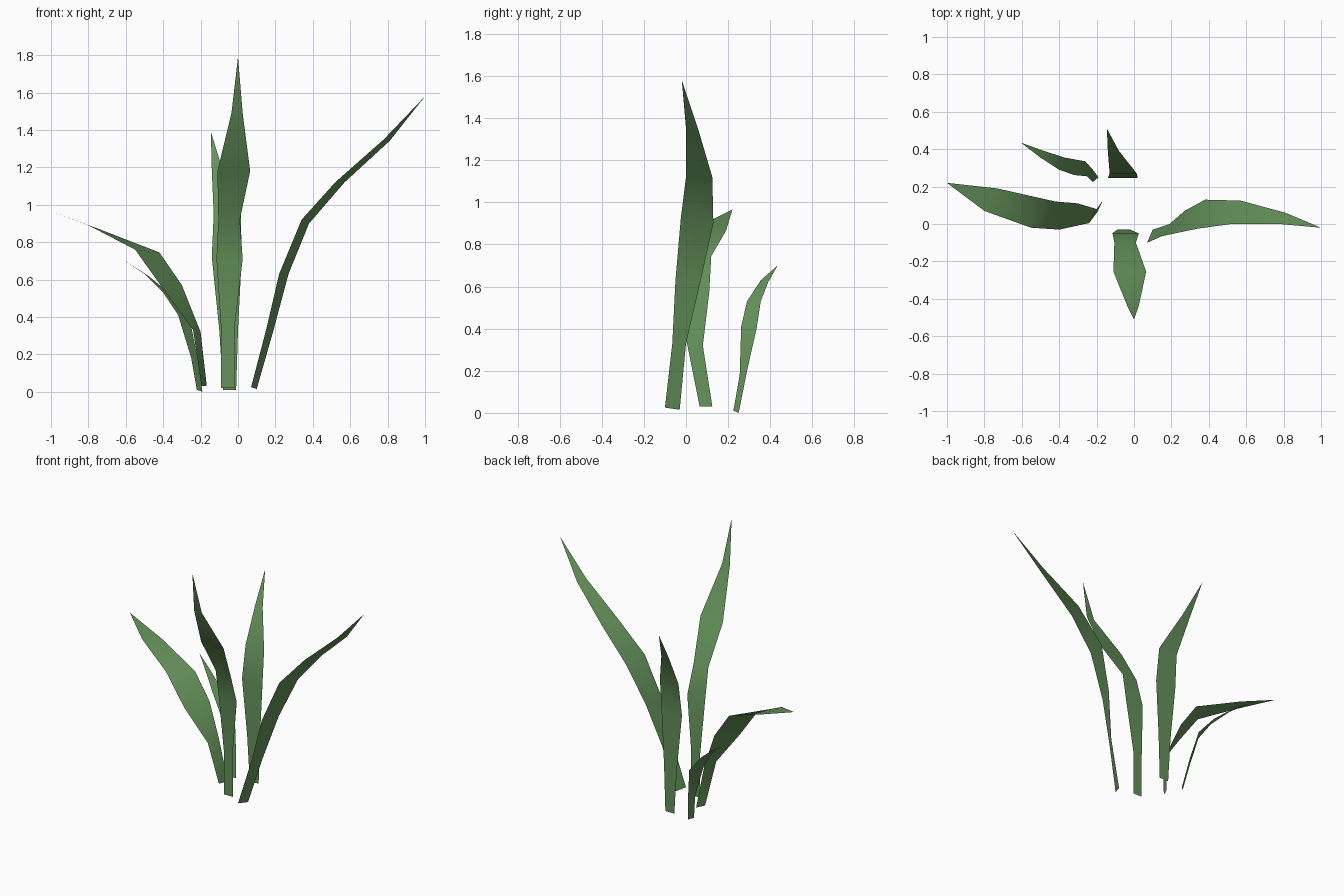
import bpy
import bmesh
from mathutils import Vector

# Remove the default object if the scene has it
default = bpy.data.objects.get("Cube")
if default:
    bpy.data.objects.remove(default, do_unlink=True)

# One leaf green for the whole plant
leaf_green = bpy.data.materials.new("leaf_green")
leaf_green.use_nodes = True
colour = (0.13, 0.29, 0.105, 1)
leaf_green.diffuse_color = colour
shader = next(n for n in leaf_green.node_tree.nodes if n.type == "BSDF_PRINCIPLED")
shader.inputs["Base Color"].default_value = colour
shader.inputs["Roughness"].default_value = 0.8


def make_leaf(name, first_edge, second_edge, tip):
    """Loft a thin blade between two edge paths and close it at a pointed tip."""
    bm = bmesh.new()
    first = [bm.verts.new(Vector(point)) for point in first_edge]
    second = [bm.verts.new(Vector(point)) for point in second_edge]
    point = bm.verts.new(Vector(tip))
    for i in range(len(first) - 1):
        bm.faces.new((first[i], second[i], second[i + 1], first[i + 1]))
    bm.faces.new((first[-1], second[-1], point))

    # Turn the whole blade so its upper side is the outside
    bm.normal_update()
    if sum(face.normal.z * face.calc_area() for face in bm.faces) < 0:
        bmesh.ops.reverse_faces(bm, faces=bm.faces[:])

    mesh = bpy.data.meshes.new(name)
    bm.to_mesh(mesh)
    bm.free()
    mesh.materials.append(leaf_green)
    for polygon in mesh.polygons:
        polygon.use_smooth = True
    leaf = bpy.data.objects.new(name, mesh)
    bpy.context.collection.objects.link(leaf)
    return leaf


def make_straight_leaf(name, rows, tip):
    """Build a leaf that bends only in y and z, from rows of y, z, low x, high x."""
    low_edge = [(low, y, z) for y, z, low, high in rows]
    high_edge = [(high, y, z) for y, z, low, high in rows]
    return make_leaf(name, low_edge, high_edge, tip)


# Tall leaf arching to the front
make_straight_leaf("front_leaf", [
    (-.03, .02, -.09, -.02),
    (-.03, .33, -.09, -.02),
    (-.05, .71, -.115, .025),
    (-.1, .92, -.105, .01),
    (-.255, 1.18, -.11, .065),
    (-.44, 1.49, -.035, .025),
], tip=(0, -.51, 1.79))

# Leaf arching to the back
make_straight_leaf("back_leaf", [
    (.245, .01, -.08, -.01),
    (.245, .33, -.1, 0),
    (.245, .72, -.14, .02),
    (.27, .95, -.13, .015),
    (.39, 1.18, -.14, -.08),
], tip=(-.145, .51, 1.39))

# Long leaf reaching to +x
make_leaf(
    "left_leaf",
    first_edge=[(.07, -.1, .025), (.15, -.065, .33), (.22, -.05, .63),
                (.34, -.025, .92), (.52, 0, 1.12), (.78, 0, 1.35)],
    second_edge=[(.1, -.03, .015), (.19, 0, .33), (.27, .07, .63),
                 (.38, .13, .9), (.57, .125, 1.12), (.81, .06, 1.34)],
    tip=(1, -.02, 1.58))

# Drooping leaf reaching to -x
make_leaf(
    "right_leaf",
    first_edge=[(-.195, .065, .03), (-.24, .005, .33), (-.4, -.03, .55),
                (-.55, -.02, .76), (-.8, .07, .89)],
    second_edge=[(-.167, .125, .03), (-.2, .08, .32), (-.3, .11, .57),
                 (-.42, .12, .745), (-.73, .19, .865)],
    tip=(-1, .22, .965))

# Small leaf behind the drooping one
make_leaf(
    "small_leaf",
    first_edge=[(-.22, .225, .01), (-.25, .255, .18), (-.32, .262, .41),
                (-.4, .29, .53), (-.5, .355, .63)],
    second_edge=[(-.19, .25, 0), (-.22, .29, .2), (-.26, .335, .4),
                 (-.37, .355, .53), (-.48, .39, .62)],
    tip=(-.605, .435, .7))
